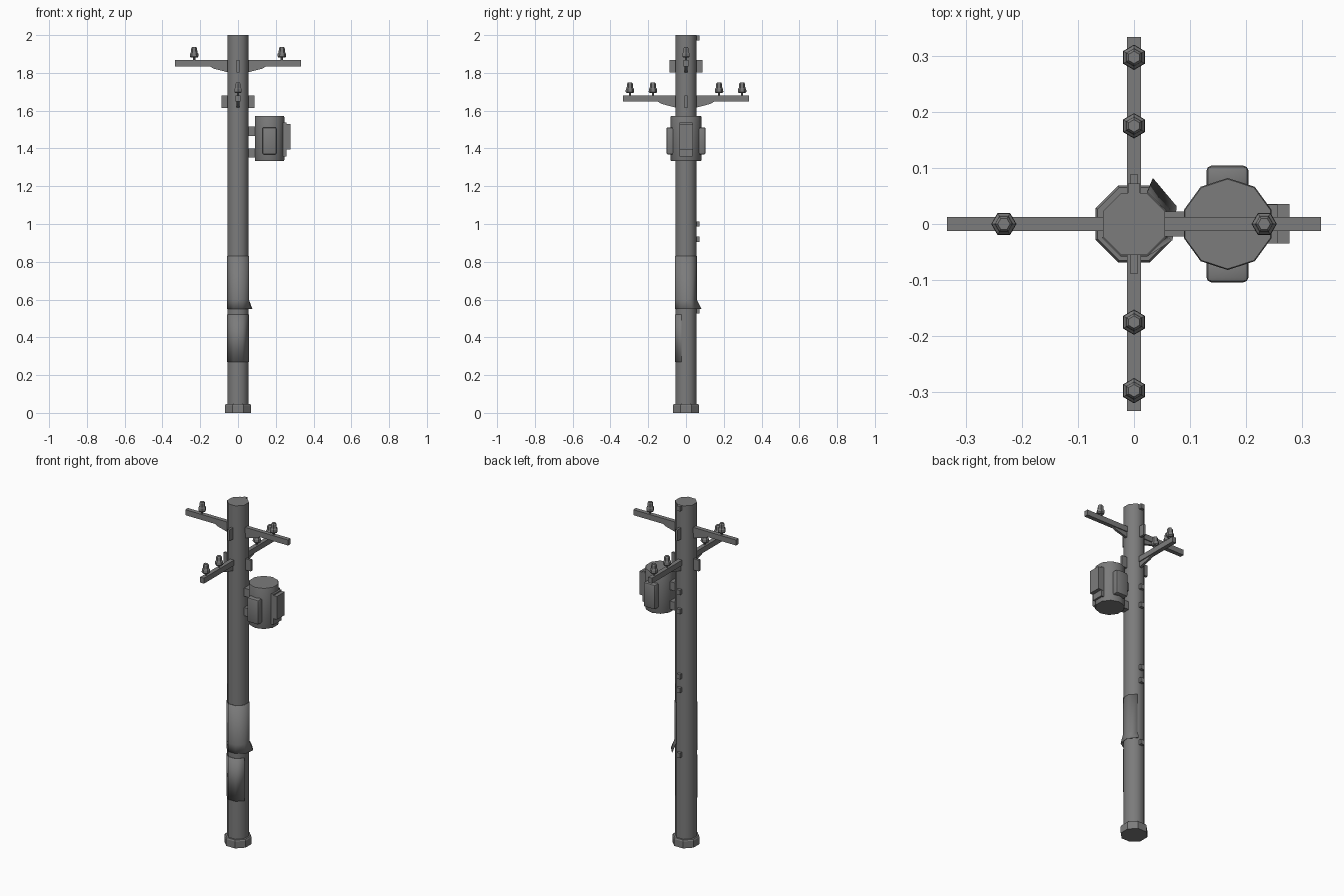
import bpy, bmesh
from math import pi, cos, sin, radians
from mathutils import Matrix, Vector

cube = bpy.data.objects.get("Cube")
if cube:
    bpy.data.objects.remove(cube, do_unlink=True)

grey = bpy.data.materials.new("weathered grey")
grey.use_nodes = True
grey.diffuse_color = (0.2, 0.2, 0.2, 1)
grey.node_tree.nodes["Principled BSDF"].inputs["Base Color"].default_value = (0.2, 0.2, 0.2, 1)


def finish(name, bm, smooth=None, turn=0):
    bmesh.ops.recalc_face_normals(bm, faces=bm.faces)
    bm.transform(Matrix.Rotation(turn, 4, 'Z'))
    mesh = bpy.data.meshes.new(name)
    bm.to_mesh(mesh)
    bm.free()
    mesh.materials.append(grey)
    ob = bpy.data.objects.new(name, mesh)
    bpy.context.collection.objects.link(ob)
    if smooth:
        bpy.ops.object.select_all(action='DESELECT')
        ob.select_set(True)
        bpy.context.view_layer.objects.active = ob
        bpy.ops.object.shade_smooth_by_angle(angle=radians(smooth))
    return ob


def box(name, lo, hi, bevel=0, turn=0):
    bm = bmesh.new()
    bmesh.ops.create_cube(bm, size=1)
    for v in bm.verts:
        v.co = Vector([(a + b) / 2 + c * (b - a) for a, b, c in zip(lo, hi, v.co)])
    if bevel:
        bmesh.ops.bevel(bm, geom=bm.edges[:], offset=bevel, segments=2, profile=0.5, affect='EDGES')
    return finish(name, bm, 40 if bevel else None, turn)


def lathe(name, profile, sides, at=(0, 0), start=0, smooth=None, turn=0):
    bm = bmesh.new()
    rings = [[bm.verts.new((at[0] + r * cos(start + 2 * pi * i / sides),
                            at[1] + r * sin(start + 2 * pi * i / sides), z))
              for i in range(sides)] for r, z in profile]
    for low, high in zip(rings, rings[1:]):
        for i in range(sides):
            j = (i + 1) % sides
            bm.faces.new((low[i], low[j], high[j], high[i]))
    bm.faces.new(rings[0])
    bm.faces.new(rings[-1])
    return finish(name, bm, smooth, turn)


def brace(name, side, top, turn):
    # Wedge under a crossarm
    outline = [(0.05, top), (0.15, top), (0.13, top - 0.012), (0.05, top - 0.033)]
    bm = bmesh.new()
    face = bm.faces.new([bm.verts.new((side * x, -0.007, z)) for x, z in outline])
    new = bmesh.ops.extrude_face_region(bm, geom=[face])["geom"]
    bmesh.ops.translate(bm, vec=(0, 0.014, 0), verts=[v for v in new if isinstance(v, bmesh.types.BMVert)])
    return finish(name, bm, None, turn)


def sheet(name, first, last, rows):
    # Thin paper wrapped round the octagon; rows hold height and flare at corners
    bm = bmesh.new()
    grid = []
    for z, flare in rows:
        grid.append([])
        for k in range(first, last + 1):
            r = 0.0615 + flare.get(k, 0)
            a = radians(22.5 + 45 * k)
            grid[-1].append(bm.verts.new((r * cos(a), r * sin(a), z)))
    for a, b in zip(grid, grid[1:]):
        for i in range(len(a) - 1):
            bm.faces.new((a[i], a[i + 1], b[i + 1], b[i]))
    ob = finish(name, bm, 50)
    mod = ob.modifiers.new("thickness", 'SOLIDIFY')
    mod.thickness = 0.002
    mod.offset = 0


# Pole and footing
lathe("pole", [(0.0595, 0.02), (0.0595, 2)], 8, start=pi / 8, smooth=50)
lathe("footing", [(0.074, 0), (0.074, 0.04), (0.07, 0.047)], 8, start=pi / 8)

# Two crossarms at right angles, with braces, clamp plates and insulators
for label, turn, z, spots in (("upper", 0, 1.835, (0.232,)),
                              ("lower", pi / 2, 1.648, (0.175, 0.297))):
    box(label + "_crossarm", (-0.333, -0.0125, z), (0.333, 0.0125, z + 0.032), turn=turn)
    for side in (-1, 1):
        brace(label + "_brace", side, z, turn)
        lo, hi = sorted((side * 0.05, side * 0.088))
        box(label + "_clamp_plate", (-0.007, lo, z - 0.033), (0.007, hi, z + 0.033), turn=turn)
        for x in spots:
            top = z + 0.032
            lathe(label + "_insulator_pin", [(0.006, top - 0.005), (0.006, top + 0.02)], 6,
                  (side * x, 0), turn=turn)
            lathe(label + "_insulator", [(0.018, top + 0.014), (0.0225, top + 0.02), (0.0215, top + 0.036),
                                         (0.017, top + 0.041), (0.0155, top + 0.062), (0.011, top + 0.069)],
                  6, (side * x, 0), turn=turn)

# Transformer can, cooling boxes and brackets
lathe("transformer_can", [(0.079, 1.333), (0.082, 1.34), (0.082, 1.565), (0.08, 1.571)], 10,
      (0.167, 0), pi / 2, 45)
for side in (-1, 1):
    lo, hi = sorted((side * 0.06, side * 0.104))
    box("cooling_box", (0.129, lo, 1.368), (0.204, hi, 1.512), 0.009)
box("outer_back_plate", (0.23, -0.035, 1.358), (0.256, 0.035, 1.537))
box("outer_box", (0.23, -0.035, 1.394), (0.277, 0.036, 1.53))
for z in (1.377, 1.491):
    box("can_bracket", (0.045, -0.022, z - 0.024), (0.1, 0.022, z + 0.024))

# Step pegs up the back
for z in (0.54, 0.92, 1.0, 1.382, 1.494, 1.985):
    box("step_peg", (-0.011, 0.05, z - 0.014), (0.011, 0.072, z + 0.014))

# Posters wrapped round the pole, the upper one peeling at its lower corners
sheet("lower_poster", -4, -1, [(0.27, {}), (0.52, {})])
sheet("upper_poster", -4, 1, [(0.55, {-1: 0.012, 0: 0.02, 1: 0.026}), (0.6, {}), (0.83, {})])
